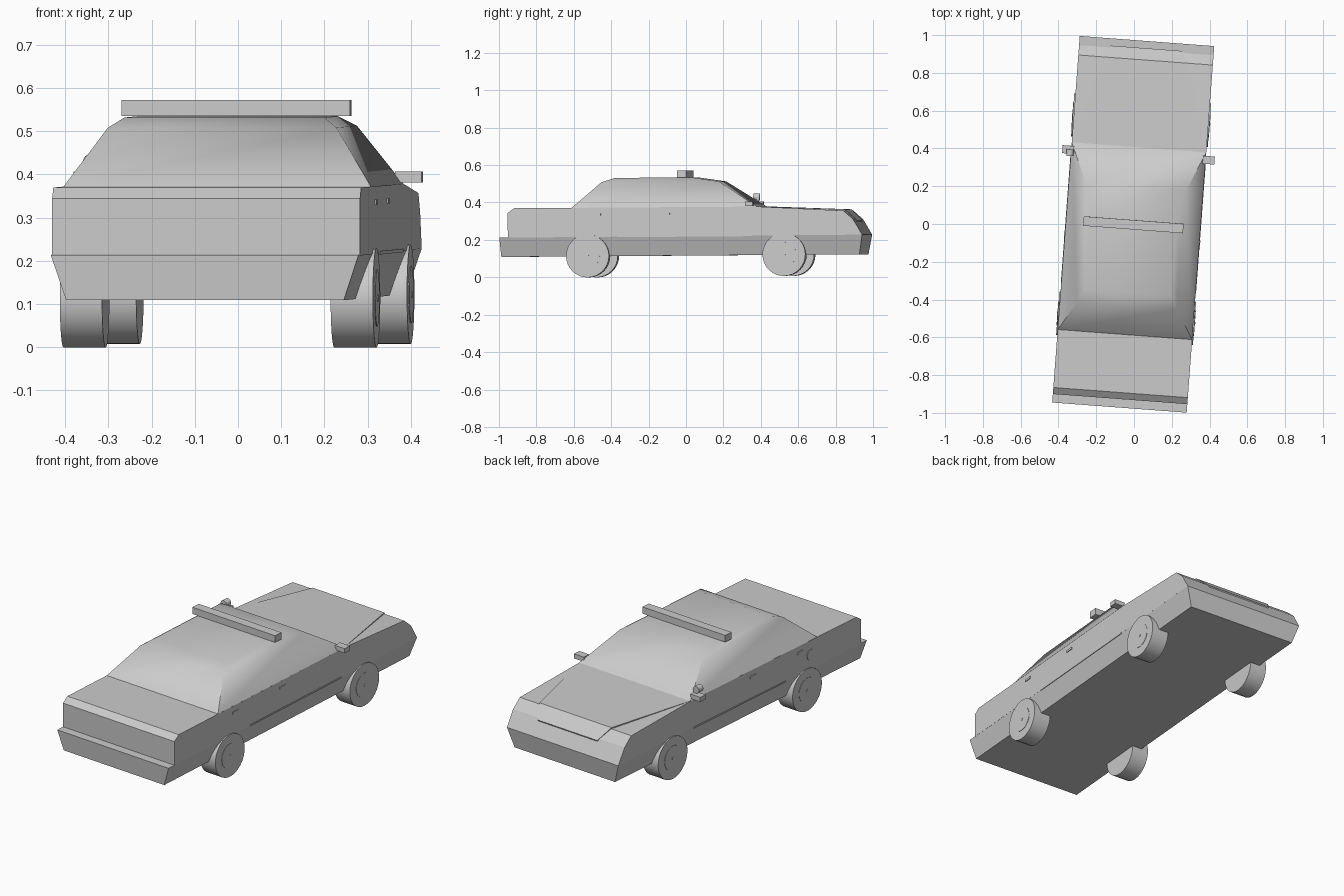
import bpy, bmesh, math
from mathutils import Matrix, Vector

cube = bpy.data.objects.get("Cube")
if cube:
    bpy.data.objects.remove(cube)

grey = bpy.data.materials.new("plain grey")
grey.use_nodes = True
GREY = (0.6, 0.6, 0.6, 1)
grey.diffuse_color = GREY
grey.node_tree.nodes["Principled BSDF"].inputs["Base Color"].default_value = GREY

# The whole car stands slightly turned, with its nose a touch higher
POSE = (Matrix.Translation((-0.004, 0, 0.004)) @ Matrix.Rotation(math.radians(-4.3), 4, 'Z')
        @ Matrix.Rotation(math.radians(0.43), 4, 'X'))


def finish(name, bm, smooth=0):
    bmesh.ops.recalc_face_normals(bm, faces=bm.faces)
    bm.transform(POSE)
    mesh = bpy.data.meshes.new(name)
    bm.to_mesh(mesh)
    bm.free()
    mesh.materials.append(grey)
    ob = bpy.data.objects.new(name, mesh)
    bpy.context.collection.objects.link(ob)
    if smooth:
        bpy.ops.object.select_all(action='DESELECT')
        ob.select_set(True)
        bpy.context.view_layer.objects.active = ob
        bpy.ops.object.shade_smooth_by_angle(angle=math.radians(smooth))
    return ob


def stack(name, levels, smooth=0):
    """Loft through level rectangles given as (back, front, half width, z)."""
    bm = bmesh.new()
    rings = [[bm.verts.new(p) for p in ((-w, a, z), (w, a, z), (w, b, z), (-w, b, z))]
             for a, b, w, z in levels]
    for lo, hi in zip(rings, rings[1:]):
        for i in range(4):
            j = (i + 1) % 4
            bm.faces.new((lo[i], lo[j], hi[j], hi[i]))
    bm.faces.new(rings[0])
    bm.faces.new(rings[-1])
    return finish(name, bm, smooth)


def prism(name, profile):
    """Close a side profile of (y, z, half width) points across the car."""
    bm = bmesh.new()
    left, right = [[bm.verts.new((s * w, y, z)) for y, z, w in profile] for s in (-1, 1)]
    n = len(profile)
    for i in range(n):
        j = (i + 1) % n
        bm.faces.new((left[i], left[j], right[j], right[i]))
    bm.faces.new(left)
    bm.faces.new(right)
    return finish(name, bm)


def box(name, centre, size):
    bm = bmesh.new()
    bmesh.ops.create_cube(bm, size=1, matrix=Matrix.Translation(centre) @ Matrix.Diagonal((*size, 1)))
    return finish(name, bm)


def cylinder(name, centre, radius, depth, axis='Y', sides=32):
    bm = bmesh.new()
    bmesh.ops.create_cone(bm, cap_ends=True, segments=sides, radius1=radius, radius2=radius, depth=depth,
                          matrix=Matrix.Translation(centre) @ Matrix.Rotation(math.pi / 2, 4, axis))
    return finish(name, bm, 30)


# Body shell
W = 0.357
stack("lower_body", [(-0.965, 0.955, 0.322, 0.112), (-0.973, 0.973, W, 0.217)])
prism("upper_body", [(y, z, W) for y, z in (
    (-0.927, 0.215), (-0.927, 0.347), (-0.892, 0.372), (0.41, 0.371),
    (0.873, 0.346), (0.925, 0.3), (0.973, 0.217))])
stack("cabin", [(-0.585, 0.41, W, 0.371), (-0.43, 0.2, 0.265, 0.507),
                (-0.36, 0.05, 0.232, 0.53)], smooth=40)

# Raised bonnet panel running down over the nose
prism("bonnet_panel", [(0.41, 0.372, 0.355), (0.873, 0.353, 0.23), (0.935, 0.293, 0.19),
                       (0.93, 0.28, 0.19), (0.87, 0.34, 0.23), (0.41, 0.365, 0.355)])

# Roof light bar
box("roof_light_bar", (0.001, 0, 0.549), (0.53, 0.05, 0.037))

# Parts found on both sides
for s, side in ((-1, "right"), (1, "left")):
    for y, end in ((-0.5, "trunk"), (0.553, "bonnet")):
        cylinder(f"wheel_{end}_{side}", (s * 0.314, y, 0.114), 0.115, 0.098)
        cylinder(f"hubcap_{end}_{side}", (s * 0.363, y, 0.114), 0.066, 0.004)
        cylinder(f"hub_{end}_{side}", (s * 0.364, y, 0.114), 0.008, 0.006, sides=12)
    for y, end in ((-0.45, "trunk"), (-0.08, "bonnet")):
        box(f"door_handle_{end}_{side}", (s * W, y, 0.335), (0.008, 0.045, 0.012))
    box(f"side_strip_{side}", (s * W, 0.02, 0.217), (0.004, 0.72, 0.008))
    box(f"mirror_{side}", (s * 0.373, 0.37, 0.387), (0.062, 0.042, 0.025))

# Spotlight beside one windscreen pillar, and the fuel cap
cylinder("spotlight", (-0.362, 0.355, 0.422), 0.019, 0.035, 'X', 16)
box("spotlight_stem", (-0.35, 0.362, 0.404), (0.012, 0.012, 0.03))
cylinder("fuel_cap", (-W, -0.53, 0.295), 0.028, 0.006, 'Y', 20)
